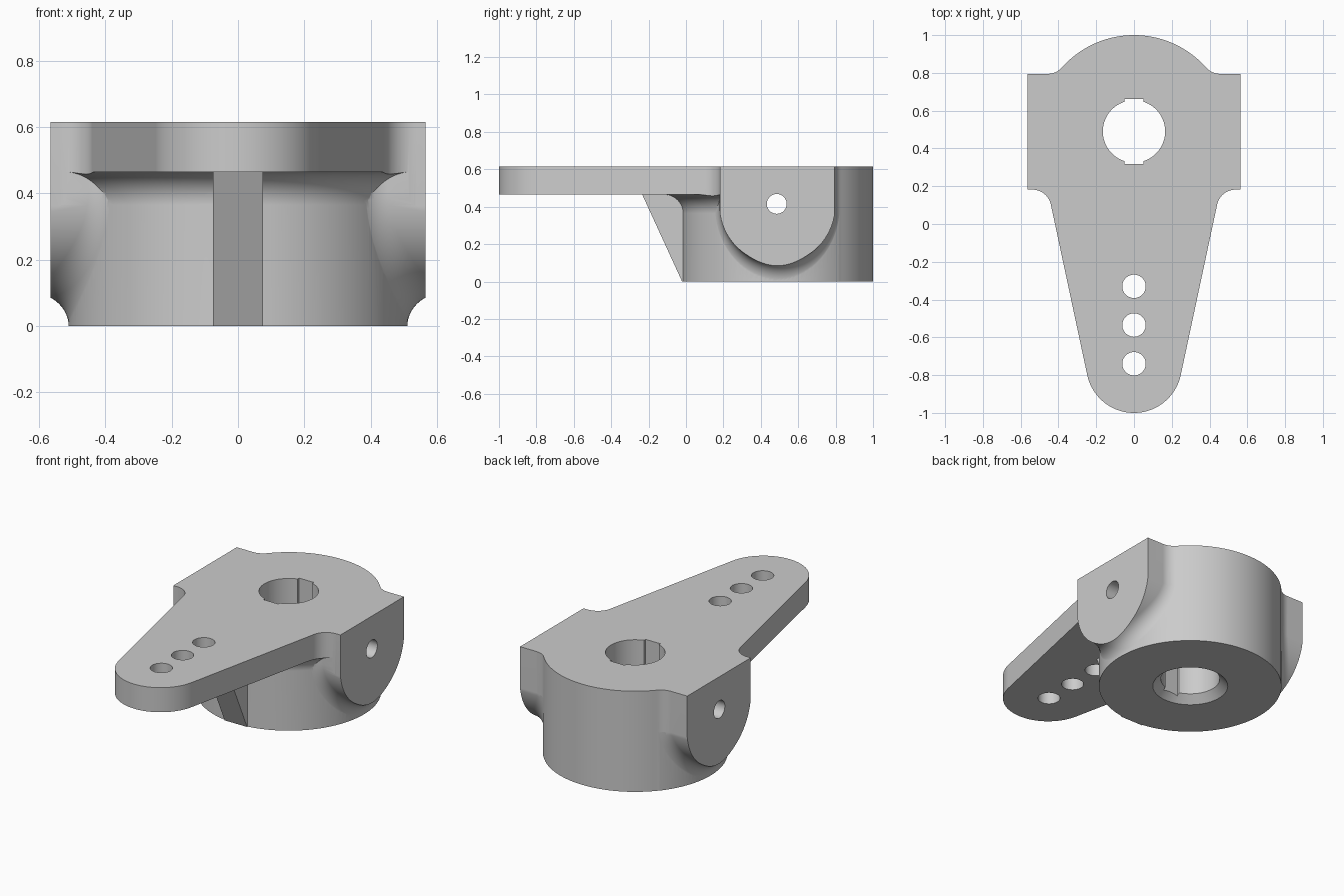
import bpy, bmesh
from math import sin, cos, pi, radians, sqrt, atan2, degrees
from mathutils import Vector

cube = bpy.data.objects.get("Cube")
if cube:
    bpy.data.objects.remove(cube, do_unlink=True)

HUB_Y, HUB_R, TOP, UNDER = 0.49, 0.51, 0.615, 0.465
SIDE_X, FILLET = 0.565, 0.1

grey = bpy.data.materials.new("plain_grey")
grey.use_nodes = True
colour = (0.6, 0.6, 0.6, 1)
grey.diffuse_color = colour
bsdf = next(n for n in grey.node_tree.nodes if n.type == 'BSDF_PRINCIPLED')
bsdf.inputs["Base Color"].default_value = colour


def loft(name, rings, closed=False):
    """Solid skinned over matching closed loops of points."""
    bm = bmesh.new()
    loops = [[bm.verts.new(p) for p in ring] for ring in rings]
    pairs = list(zip(loops, loops[1:]))
    if closed:
        pairs.append((loops[-1], loops[0]))
    for a, b in pairs:
        for i in range(len(a)):
            k = (i + 1) % len(a)
            bm.faces.new((a[i], a[k], b[k], b[i]))
    if not closed:
        bm.faces.new(loops[0])
        bm.faces.new(loops[-1])
    bmesh.ops.recalc_face_normals(bm, faces=bm.faces)
    mesh = bpy.data.meshes.new(name)
    bm.to_mesh(mesh)
    bm.free()
    mesh.materials.append(grey)
    obj = bpy.data.objects.new(name, mesh)
    bpy.context.collection.objects.link(obj)
    return obj


def prism_z(name, pts, z0, z1):
    return loft(name, [[(x, y, z) for x, y in pts] for z in (z0, z1)])


def prism_x(name, pts, x0, x1):
    return loft(name, [[(x, y, z) for y, z in pts] for x in (x0, x1)])


def arc(cx, cy, r, a0, a1, n):
    """Points on an arc, angles in degrees."""
    angles = [radians(a0 + (a1 - a0) * i / n) for i in range(n + 1)]
    return [(cx + r * cos(a), cy + r * sin(a)) for a in angles]


def circle(cx, cy, r, n=48):
    return arc(cx, cy, r, 0, 360, n)[:-1]


def turned(name, profile, n=128):
    """Solid of revolution about the hub axis, from (radius, z) pairs."""
    return loft(name, [[(x, y, z) for x, y in circle(0, HUB_Y, r, n)] for r, z in profile])


def combine(target, tool, operation):
    bpy.context.view_layer.objects.active = target
    mod = target.modifiers.new(operation, 'BOOLEAN')
    mod.operation, mod.object, mod.solver = operation, tool, 'EXACT'
    bpy.ops.object.modifier_apply(modifier=mod.name)
    bpy.data.objects.remove(tool, do_unlink=True)


# Plan outline: round back, square shoulders, tapered arm with round tip
back_y, front_y = 0.795, 0.182
ball_y = back_y + FILLET - HUB_Y
ball_x = sqrt((HUB_R + FILLET) ** 2 - ball_y ** 2)
touch = degrees(atan2(ball_y, ball_x))
half = arc(0, HUB_Y, HUB_R, 90, touch, 24)
half += arc(ball_x, ball_y + HUB_Y, FILLET, 180 + touch, 270, 10)
half += [(SIDE_X, back_y), (SIDE_X, front_y)]
half += arc(0.538, front_y - FILLET, FILLET, 90, 168, 14)
half += arc(0, -0.747, 0.253, -12, -90, 32)
outline = half + [(-x, y) for x, y in half[-2:0:-1]]

# Arm plate blank
body = prism_z("lever_arm_bracket", [(-0.8, -1.2), (0.8, -1.2), (0.8, 1.2), (-0.8, 1.2)],
               UNDER, 0.7)

# Hub with a fillet flaring into the underside of the plate
hub_r = HUB_R + 0.001
flare = arc(hub_r + FILLET, UNDER - FILLET, FILLET, 180, 90, 12)
hub = turned("hub", [(hub_r, -0.05)] + flare + [(hub_r + FILLET, 0.75)])
combine(body, hub, 'UNION')


# Side lug: rounded U shape blended onto the hub with a rolling-ball fillet
def lug(side):
    cy, cz, r = (back_y + front_y) / 2, 0.405, 0.3095
    section = [(cy - r, 0.8, -1, 0)]
    for i in range(49):
        a = pi + pi * i / 48
        section.append((cy + r * cos(a), cz + r * sin(a), cos(a), sin(a)))
    section.append((cy + r, 0.8, 1, 0))
    steps = 12
    rings = [[] for _ in range(steps + 3)]
    for y, z, ny, nz in section:
        by, bz = y + FILLET * ny, z + FILLET * nz
        bx = sqrt((HUB_R + FILLET) ** 2 - (by - HUB_Y) ** 2)
        ball = Vector((bx, by, bz))
        to_lug = Vector((0, -ny, -nz))
        to_hub = Vector((-bx, HUB_Y - by, 0)).normalized()
        path = [ball + FILLET * to_hub.slerp(to_lug, k / steps) for k in range(steps + 1)]
        path = [Vector((0.2, path[0].y, path[0].z))] + path + [Vector((0.75, y, z))]
        for ring, p in zip(rings, path):
            ring.append((side * p.x, p.y, p.z))
    return loft("side_lug", rings)


for side in (-1, 1):
    combine(body, lug(side), 'UNION')

# Triangular rib under the arm
rib = prism_x("rib", [(-0.273, 0.55), (0.002, -0.05), (0.2, -0.05), (0.2, 0.55)], -0.076, 0.076)
combine(body, rib, 'UNION')

# Trim everything to the plan outline
combine(body, prism_z("trim", outline, 0, TOP), 'INTERSECT')

# Main bore with chamfered lower mouth and two key slots
combine(body, turned("bore", [(0.26, -0.05), (0.165, 0.045), (0.165, 0.9)], 64), 'DIFFERENCE')
slot = [(-0.05, 0.318), (0.05, 0.318), (0.05, 0.662), (-0.05, 0.662)]
combine(body, prism_z("key_slot", slot, -0.1, 0.9), 'DIFFERENCE')

# Arm holes and cross pin hole
for y in (-0.33, -0.535, -0.74):
    combine(body, prism_z("arm_hole", circle(0, y, 0.062), 0.3, 0.9), 'DIFFERENCE')
combine(body, prism_x("pin_hole", circle(0.485, 0.415, 0.053), -0.9, 0.9), 'DIFFERENCE')

# Tidy and shade
bm = bmesh.new()
bm.from_mesh(body.data)
bmesh.ops.remove_doubles(bm, verts=bm.verts, dist=0.0002)
bm.to_mesh(body.data)
bm.free()
bpy.ops.object.select_all(action='DESELECT')
body.select_set(True)
bpy.context.view_layer.objects.active = body
bpy.ops.object.shade_smooth_by_angle(angle=radians(30))
normals = body.modifiers.new("even_shading", 'WEIGHTED_NORMAL')
normals.keep_sharp = True
